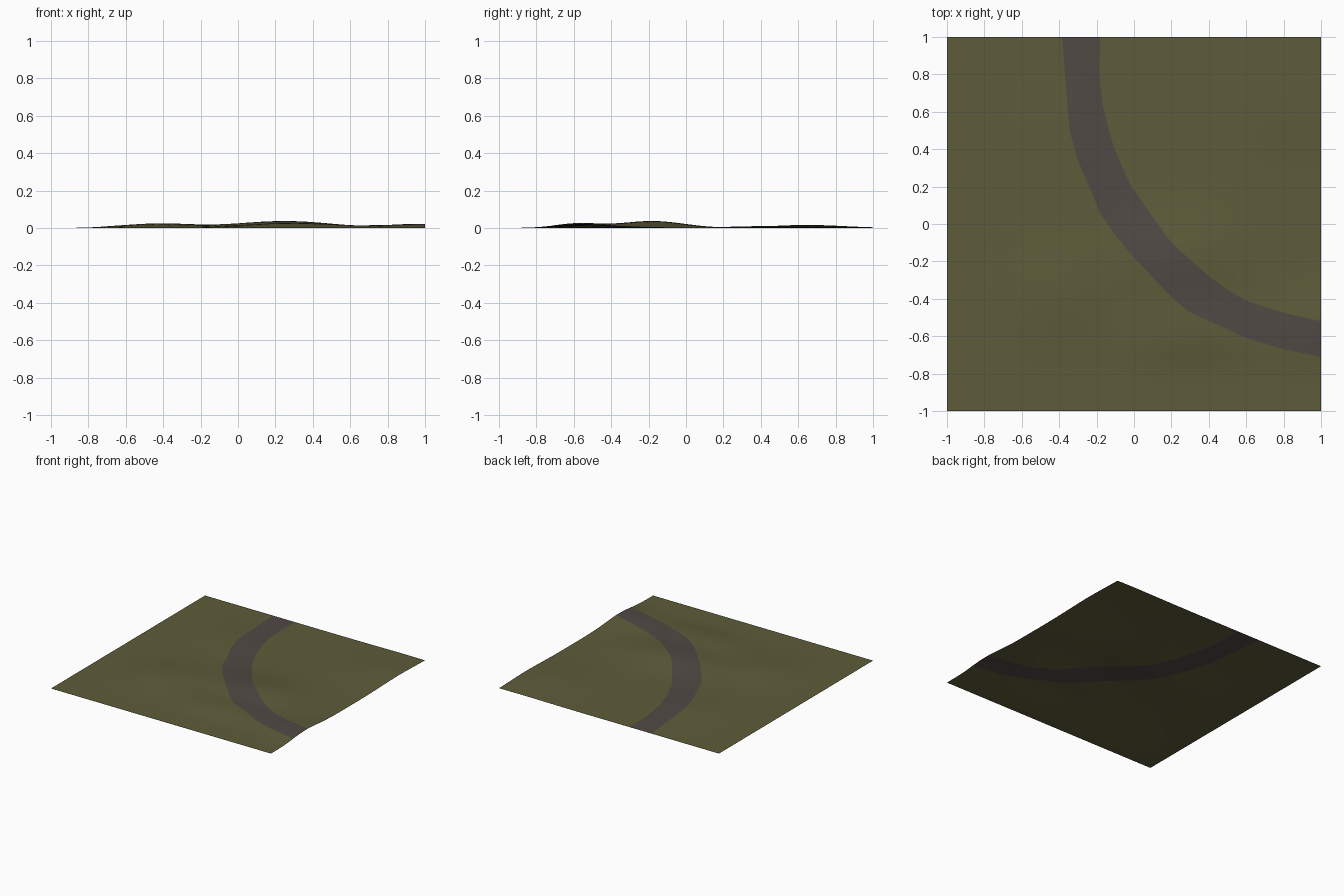
import bpy, bmesh, math
from mathutils import Vector

if "Cube" in bpy.data.objects:
    bpy.data.objects.remove(bpy.data.objects["Cube"])

# Road borders, back edge to right edge (x, y)
OUTER = [(-.385, 1), (-.365, .75), (-.345, .5), (-.30, .34), (-.21, .13), (-.19, .07), (-.1, -.06),
         (0, -.18), (.1, -.285), (.2, -.39), (.3, -.475), (.45, -.54), (.6, -.61), (.8, -.67), (1, -.71)]
INNER = [(-.18, 1), (-.185, .8), (-.17, .65), (-.135, .5), (-.1, .39), (-.02, .21), (.1, .04), (.2, -.1),
         (.4, -.28), (.5, -.35), (.6, -.41), (.8, -.475), (1, -.52)]

# Low hills: x, y, radius x, radius y, height
HILLS = [(.25, -.18, .36, .24, .037), (-.42, -.36, .28, .27, .024), (.3, -.58, .34, .17, .024),
         (1.0, -.55, .28, .22, .022), (.8, .65, .3, .28, .016), (-.4, .45, .3, .3, .010)]


def height(x, y):
    z = sum(h * math.exp(-((x - a) / rx) ** 2 - ((y - b) / ry) ** 2) for a, b, rx, ry, h in HILLS)
    fade = min(1, (1 + y) / .3) * min(1, (1 + x) / .3)
    return z * fade


def sample(points, t):
    """Point at fraction t of a polyline's length."""
    pts = [Vector(p) for p in points]
    lens = [(b - a).length for a, b in zip(pts, pts[1:])]
    d = t * sum(lens)
    for a, b, l in zip(pts, pts[1:], lens):
        if d <= l:
            return a.lerp(b, d / l)
        d -= l
    return pts[-1]


def material(name, rgb):
    m = bpy.data.materials.new(name)
    m.diffuse_color = (*rgb, 1)
    m.use_nodes = True
    m.node_tree.nodes["Principled BSDF"].inputs["Base Color"].default_value = m.diffuse_color
    return m


grass = material("olive_grass", (.112, .107, .042))
road = material("grey_road", (.080, .068, .059))


def strip(name, left, right, cols, mat, rows=48):
    """Sheet stretched between two border lines and draped on the hills."""
    bm = bmesh.new()
    grid = []
    for i in range(rows + 1):
        a, b = sample(left, i / rows), sample(right, i / rows)
        row = []
        for j in range(cols + 1):
            p = a.lerp(b, j / cols)
            row.append(bm.verts.new((p.x, p.y, height(p.x, p.y))))
        grid.append(row)
    for r0, r1 in zip(grid, grid[1:]):
        for j in range(cols):
            bm.faces.new((r0[j], r1[j], r1[j + 1], r0[j + 1]))
    for f in bm.faces:
        f.smooth = True
    me = bpy.data.meshes.new(name)
    bm.to_mesh(me)
    bm.free()
    me.materials.append(mat)
    bpy.context.collection.objects.link(bpy.data.objects.new(name, me))


# Ground on both sides, with the road between
strip("outer_ground", [(-1, 1), (-1, -1), (1, -1)], OUTER, 16, grass)
strip("road", OUTER, INNER, 4, road)
strip("inner_ground", INNER, [INNER[0], (1, 1), INNER[-1]], 16, grass)
